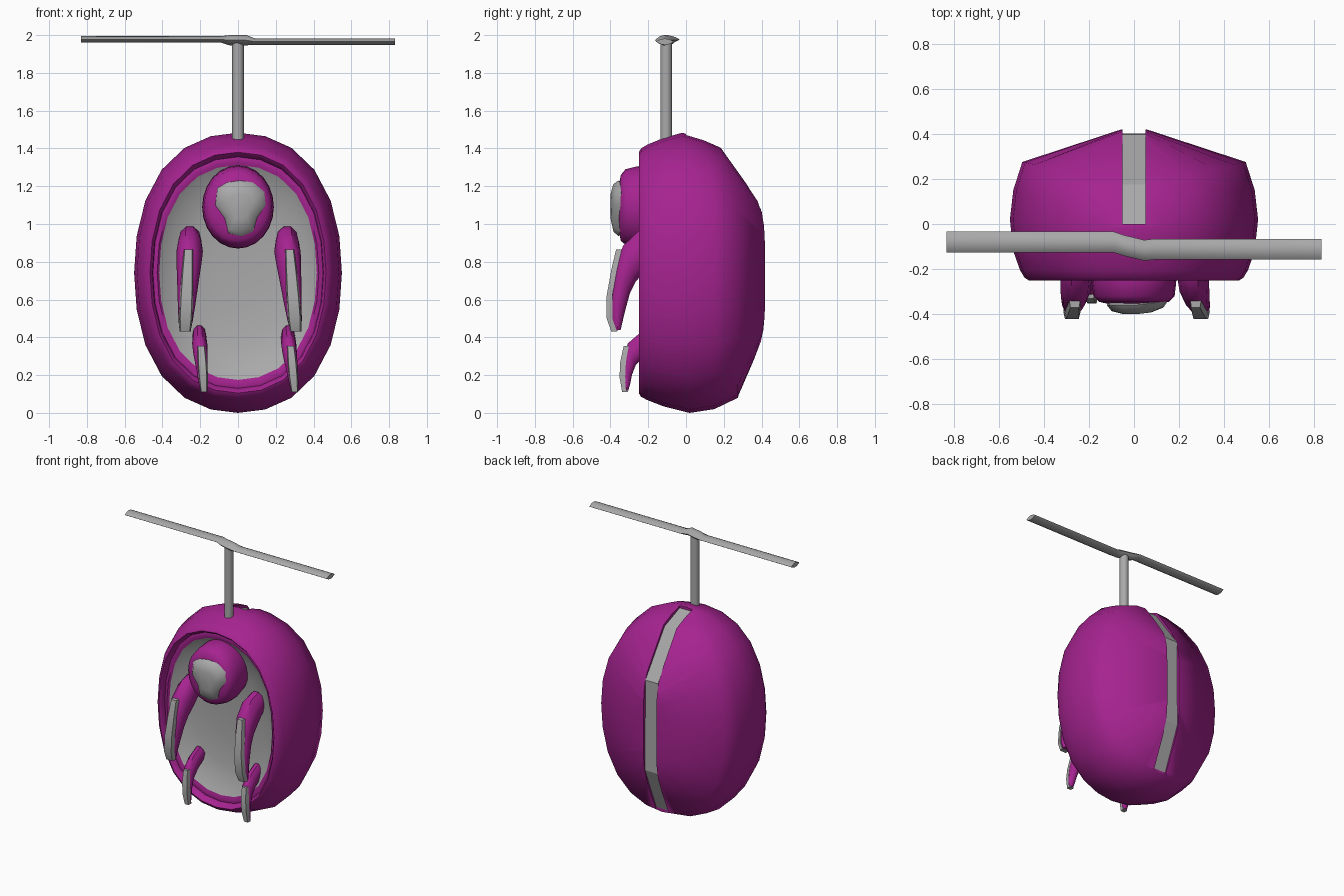
import bpy, bmesh, math

if "Cube" in bpy.data.objects:
    bpy.data.objects.remove(bpy.data.objects["Cube"])


def material(name, rgb):
    m = bpy.data.materials.new(name)
    m.diffuse_color = (*rgb, 1)
    m.use_nodes = True
    m.node_tree.nodes["Principled BSDF"].inputs["Base Color"].default_value = m.diffuse_color
    return m


purple = material("purple", (0.38, 0.017, 0.28))
grey = material("grey", (0.40, 0.40, 0.40))


def smooth(ob, angle=35):
    bpy.ops.object.select_all(action='DESELECT')
    ob.select_set(True)
    bpy.context.view_layer.objects.active = ob
    bpy.ops.object.shade_smooth_by_angle(angle=math.radians(angle))


def loft(name, rings, mat=grey, cap_start=True, cap_end=True, angle=35):
    """Skin a list of equally sized point rings."""
    bm = bmesh.new()
    vs = [[bm.verts.new(p) for p in r] for r in rings]
    n = len(vs[0])
    for a, b in zip(vs, vs[1:]):
        for i in range(n):
            j = (i + 1) % n
            bm.faces.new((a[i], a[j], b[j], b[i]))
    if cap_start:
        bm.faces.new(vs[0])
    if cap_end:
        bm.faces.new(vs[-1][::-1])
    bmesh.ops.recalc_face_normals(bm, faces=bm.faces)
    me = bpy.data.meshes.new(name)
    bm.to_mesh(me)
    bm.free()
    ob = bpy.data.objects.new(name, me)
    bpy.context.collection.objects.link(ob)
    me.materials.append(mat)
    if angle:
        smooth(ob, angle)
    return ob


def oval(y, rx, z0, z1, top=0.0, n=24, bulge=0.04):
    """Upright, slightly squared oval ring; top shifts its upper end along y."""
    out = []
    for i in range(n):
        a = 2 * math.pi * i / n
        k = 1 + bulge * math.sin(2 * a) ** 2
        c = math.cos(a)
        out.append((rx * k * math.sin(a), y + top * max(c, 0) ** 3,
                    (z0 + z1) / 2 + (z1 - z0) / 2 * k * c))
    return out


# Egg-shaped shell with front rim and shallow hollow
bowl = [(-0.205, 0.425, 0.165, 1.32), (-0.165, 0.37, 0.24, 1.25),
        (-0.135, 0.27, 0.37, 1.11), (-0.12, 0.13, 0.56, 0.92)]
outer = [(0.418, 0.06, 0.41, 1.09, -0.01), (0.275, 0.495, 0.08, 1.41, -0.095),
         (0.15, 0.535, 0.02, 1.45, -0.06), (0.02, 0.55, 0.0, 1.483, -0.04),
         (-0.12, 0.535, 0.035, 1.455), (-0.205, 0.505, 0.068, 1.42),
         (-0.238, 0.485, 0.085, 1.40), (-0.25, 0.466, 0.105, 1.38), (-0.235, 0.453, 0.12, 1.365),
         (-0.205, 0.45, 0.13, 1.355), (-0.212, 0.428, 0.16, 1.325)]
hollow = [(y + 0.015, rx + 0.005, a - 0.005, b + 0.005) for y, rx, a, b in bowl[1:]]
shell = loft("shell", [oval(*r) for r in outer + hollow], purple, angle=0)
loft("grey_hollow", [oval(*r) for r in bowl], cap_start=False)

# Stripe groove over the back, cut into the shell, with a grey strip in it
path = [(0.0, 1.48), (0.18, 1.41), (0.41, 1.09), (0.415, 0.41), (0.28, 0.08)]


def band(name, s_out, s_in, hw):
    scaled = lambda s: [(y * s, 0.74 + (z - 0.74) * s) for y, z in path]
    rings = []
    for (yo, zo), (yi, zi) in zip(scaled(s_out), scaled(s_in)):
        rings.append([(-hw, yo, zo), (hw, yo, zo), (hw, yi, zi), (-hw, yi, zi)])
    return loft(name, rings, angle=0)


cutter = band("groove_cutter", 1.2, 0.95, 0.052)
cutter.hide_render = True
cutter.data.materials[0] = purple
mod = shell.modifiers.new("groove", 'BOOLEAN')
mod.object = cutter
mod.operation = 'DIFFERENCE'
mod.solver = 'EXACT'
bpy.context.view_layer.objects.active = shell
bpy.ops.object.modifier_apply(modifier=mod.name)
bpy.data.objects.remove(cutter)
smooth(shell, 65)
band("back_strip", 0.968, 0.93, 0.051)

# Head
head = [(-0.10, 0.17, 0.90, 1.28), (-0.20, 0.19, 0.87, 1.31),
        (-0.26, 0.187, 0.872, 1.305), (-0.32, 0.18, 0.89, 1.29),
        (-0.345, 0.155, 0.91, 1.26), (-0.355, 0.11, 0.96, 1.21)]
loft("head", [oval(*r, bulge=0) for r in head], purple, angle=60)

# Face plate, turned slightly to one side
face = [(-0.06, 1.22), (0.01, 1.23), (0.08, 1.22), (0.14, 1.17), (0.15, 1.10), (0.105, 1.03),
        (0.08, 0.96), (0.02, 0.935), (-0.05, 0.95), (-0.07, 1.03), (-0.12, 1.10), (-0.11, 1.19)]
rings = []
for s, y in ((0.85, -0.325), (1.0, -0.36), (0.85, -0.386), (0.45, -0.40)):
    rings.append([(0.015 + (x - 0.015) * s, y + 0.12 * max(0, x) * s, 1.1 + (z - 1.1) * s)
                  for x, z in face])
loft("face_plate", rings, angle=50)


# Limbs: stations are (front y, z), (back y, z), half width
def limb(name, stations, x_top, x_bottom, n=10):
    rings = []
    z_hi, z_lo = stations[0][0][1], stations[-1][0][1]
    for f, b, hw in stations:
        x = x_top + (x_bottom - x_top) * (z_hi - f[1]) / (z_hi - z_lo)
        ring = []
        for i in range(n):
            a = 2 * math.pi * (i + 0.5) / n
            k = 0.5 + 0.5 * math.cos(a)
            ring.append((x + hw * math.sin(a), b[0] + (f[0] - b[0]) * k, b[1] + (f[1] - b[1]) * k))
        rings.append(ring)
    loft(name, rings, purple, angle=45)


def pad(name, front, hw, x_top, x_bottom, depth=0.03):
    rings = []
    for (y, z), w in zip(front, hw):
        x = x_top + (x_bottom - x_top) * (front[0][1] - z) / (front[0][1] - front[-1][1])
        rings.append([(x - w * 0.8, y, z), (x + w * 0.8, y, z),
                      (x + w, y + depth, z), (x - w, y + depth, z)])
    loft(name, rings, angle=30)


arm = [((-0.16, 0.99), (-0.12, 0.84), 0.06), ((-0.25, 0.97), (-0.22, 0.74), 0.07),
       ((-0.335, 0.89), (-0.265, 0.69), 0.066), ((-0.375, 0.78), (-0.295, 0.63), 0.058),
       ((-0.40, 0.62), (-0.32, 0.54), 0.047), ((-0.40, 0.50), (-0.335, 0.48), 0.038),
       ((-0.375, 0.435), (-0.345, 0.44), 0.03)]
leg = [((-0.16, 0.465), (-0.12, 0.36), 0.036), ((-0.24, 0.43), (-0.22, 0.30), 0.04),
       ((-0.31, 0.37), (-0.265, 0.25), 0.038), ((-0.335, 0.26), (-0.285, 0.20), 0.03),
       ((-0.335, 0.17), (-0.295, 0.15), 0.025), ((-0.325, 0.115), (-0.305, 0.12), 0.018)]
arm_pad = [(-0.37, 0.865), (-0.395, 0.76), (-0.42, 0.62), (-0.42, 0.50), (-0.395, 0.43)]
leg_pad = [(-0.33, 0.355), (-0.348, 0.27), (-0.352, 0.19), (-0.338, 0.11)]
for side, a0, a1, l0, l1 in (("left", -0.255, -0.28, -0.205, -0.18), ("right", 0.26, 0.305, 0.265, 0.30)):
    limb(side + "_arm", arm, a0, a1)
    pad(side + "_arm_pad", arm_pad, (0.024, 0.03, 0.035, 0.036, 0.03), a0 + (a1 - a0) * 0.3, a1)
    limb(side + "_leg", leg, l0, l1)
    pad(side + "_leg_pad", leg_pad, (0.02, 0.024, 0.024, 0.018), l0 + (l1 - l0) * 0.4, l1)

# Rotor mast
circle = [2 * math.pi * i / 12 for i in range(12)]
loft("mast", [[(0.031 * math.cos(a), -0.105 + 0.031 * math.sin(a), z) for a in circle]
              for z in (1.44, 1.965)])

# Lens-section rotor blades with thicker hub: (x, y, z, half width, half thickness)
rings = []
for x, y, z, w, t in ((-0.83, -0.08, 1.977, 0.046, 0.017), (-0.09, -0.08, 1.977, 0.046, 0.017),
                      (-0.045, -0.095, 1.973, 0.046, 0.027), (0.045, -0.117, 1.973, 0.046, 0.027),
                      (0.09, -0.112, 1.965, 0.046, 0.017), (0.83, -0.112, 1.965, 0.046, 0.017)):
    rings.append([(x, y + w * math.cos(a), z + t * math.sin(a) * abs(math.sin(a))) for a in circle])
loft("rotor", rings, angle=45)
